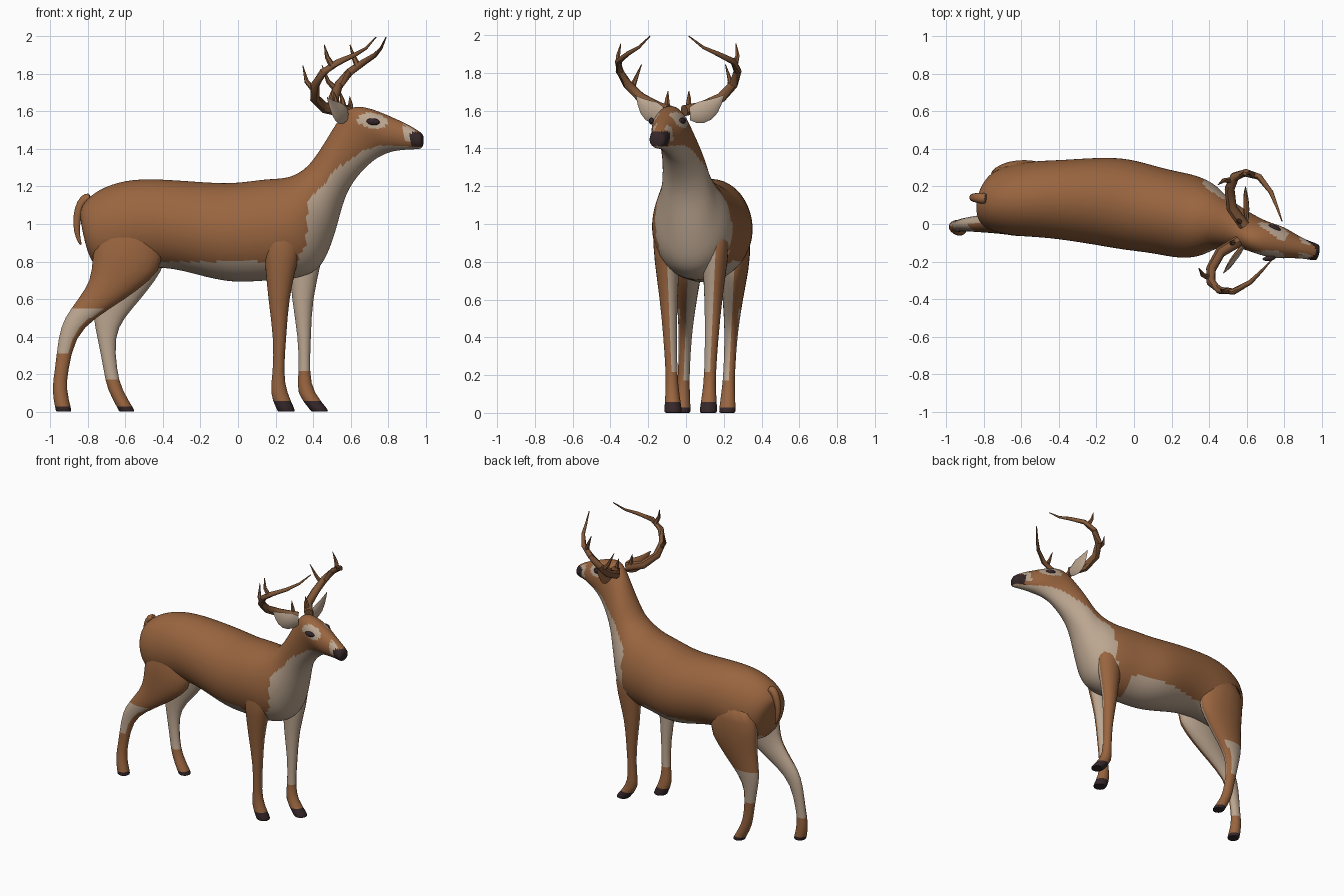
import bpy, bmesh, math
from mathutils import Vector as V

if "Cube" in bpy.data.objects:
    bpy.data.objects.remove(bpy.data.objects["Cube"])

def mat(name, col):
    m = bpy.data.materials.new(name)
    m.diffuse_color = (*col, 1)
    m.use_nodes = True
    m.node_tree.nodes["Principled BSDF"].inputs["Base Color"].default_value = m.diffuse_color
    return m

MATS = [mat("brown_fur", (0.32, 0.13, 0.05)), mat("pale_fur", (0.50, 0.38, 0.28)),
        mat("dark_horn", (0.035, 0.02, 0.022)), mat("antler_brown", (0.22, 0.095, 0.04))]
BROWN, PALE, DARK, ANTLER = range(4)
SIDE = V((.2, .98, 0))        # sideways direction of the slightly turned neck and head

def loft(name, rings, subdiv=0, rule=lambda c, n: BROWN):
    """Skin a list of equal rings, cap both ends, subdivide, colour by rule."""
    bm = bmesh.new()
    vr = [[bm.verts.new(p) for p in r] for r in rings]
    n = len(rings[0])
    for a, b in zip(vr, vr[1:]):
        for i in range(n):
            j = (i + 1) % n
            bm.faces.new((a[i], a[j], b[j], b[i]))
    bm.faces.new(vr[0])
    bm.faces.new(vr[-1])
    bmesh.ops.recalc_face_normals(bm, faces=bm.faces)
    me = bpy.data.meshes.new(name)
    bm.to_mesh(me)
    bm.free()
    ob = bpy.data.objects.new(name, me)
    bpy.context.collection.objects.link(ob)
    bpy.ops.object.select_all(action='DESELECT')
    bpy.context.view_layer.objects.active = ob
    ob.select_set(True)
    if subdiv:
        ob.modifiers.new("smooth", 'SUBSURF').levels = subdiv
        bpy.ops.object.modifier_apply(modifier="smooth")
    for m in MATS:
        ob.data.materials.append(m)
    for p in ob.data.polygons:
        p.material_index = rule(p.center, p.normal)
    bpy.ops.object.shade_smooth_by_angle(angle=math.radians(45))

def ellipse(c, u, w, n):
    return [c + u * math.cos(2 * math.pi * i / n) + w * math.sin(2 * math.pi * i / n) for i in range(n)]

def tube(name, pts, r0, r1, n=8, rule=lambda c, n: ANTLER, flat=1.0, side=V((.3, .1, .95)), subdiv=0, radii=None):
    """Tapered tube along a path; flat squashes it across the side direction."""
    pts = [V(p) for p in pts]
    rings = []
    for i, p in enumerate(pts):
        r = radii[i] if radii else r0 + (r1 - r0) * (i / (len(pts) - 1)) ** 1.5
        t = (pts[min(i + 1, len(pts) - 1)] - pts[max(i - 1, 0)]).normalized()
        w = t.cross(side).normalized()
        rings.append(ellipse(p, w.cross(t) * r * flat, w * r, n))
    loft(name, rings, subdiv, rule)

def interp(table, v):
    for (a, fa), (b, fb) in zip(table, table[1:]):
        if v <= b:
            return fa + (fb - fa) * max(0, (v - a) / (b - a))
    return table[-1][1]

# Torso, neck and head: top x,z / bottom x,z / half width; the spine table gives y
BODY = [(-.845, 1.06, -.81, .95, .05), (-.82, 1.12, -.79, .82, .13), (-.74, 1.19, -.74, .74, .175),
        (-.6, 1.24, -.6, .73, .208), (-.43, 1.245, -.41, .785, .212), (-.15, 1.222, -.15, .705, .245),
        (0, 1.22, 0, .683, .242), (.15, 1.245, .13, .695, .228), (.27, 1.245, .31, .7, .232),
        (.35, 1.29, .43, .745, .2), (.39, 1.33, .485, .86, .16), (.42, 1.37, .53, 1, .135),
        (.47, 1.445, .575, 1.19, .115), (.55, 1.585, .71, 1.335, .088), (.62, 1.64, .78, 1.37, .09),
        (.73, 1.61, .82, 1.385, .088), (.82, 1.57, .87, 1.393, .066), (.9, 1.535, .925, 1.397, .05),
        (.965, 1.495, .97, 1.398, .047), (.99, 1.475, .985, 1.41, .037)]
SPINE = [(-.2, .135), (.25, .045), (.5, 0), (.7, -.08), (1, -.158)]
THROAT = [(.28, .72), (.36, .9), (.375, 1.14), (.44, 1.19), (.52, 1.29), (.65, 1.38), (.75, 1.42), (1, 1.408)]

def body_rule(c, n):
    dx = c.x - .715 - (.03 if n.y > 0 else 0)
    if c.x > .92 and 1.412 < c.z < 1.49:                      # nose
        return DARK
    if .885 < c.x <= .935 and c.z > 1.44 and abs(n.y) > .5:   # muzzle band
        return PALE
    if (dx / .08) ** 2 + ((c.z - 1.55 + dx * .1) / .042) ** 2 < 1:   # eye patch
        return PALE
    if c.x < .2:                                              # belly
        return PALE if c.z < .8 and c.x > -.75 else BROWN
    return PALE if c.x > .28 and c.z < interp(THROAT, c.x) else BROWN

rings = []
for tx, tz, bx, bz, w in BODY:
    y = interp(SPINE, (tx + bx) / 2)
    top, bot = V((tx, y, tz)), V((bx, y, bz))
    rings.append(ellipse((top + bot) / 2, (top - bot) / 2, SIDE * w, 20))
loft("body", rings, 2, body_rule)

# Legs: shared sections (z, half length, half width), then each leg's own path
FRONT = [(1, .13, .08), (.8, .09, .07), (.6, .057, .048), (.4, .035, .037), (.2, .028, .031),
         (.1, .049, .038), (.012, .05, .049), (0, .048, .047)]
HIND = [(1.05, .16, .08), (.8, .207, .085), (.7, .165, .07), (.6, .13, .056), (.5, .085, .044),
        (.4, .046, .035), (.22, .036, .031), (.12, .04, .036), (.012, .044, .046), (0, .043, .044)]

def leg(name, sections, xs, y0, slope, inner):
    hind = sections is HIND
    def rule(c, n):
        if c.z < .042:
            return DARK
        if c.z < .2:
            return BROWN
        if hind and .28 < c.z < .53 and n.x < .35:
            return PALE
        return PALE if n.y * inner > -.1 and c.z < .9 else BROWN
    rings = [ellipse(V((x, y0 + slope * z, z)), V((a, 0, 0)), V((0, b, 0)), 12)
             for (z, a, b), x in zip(sections, xs)]
    rings.append([V((xs[-1], y0, 0)).lerp(p, .6) for p in rings[-1]])
    loft(name, rings, 1, rule)

leg("right_front_leg", FRONT, (.25, .23, .215, .224, .214, .214, .255, .258), -.068, -.04, 1)
leg("left_front_leg", FRONT, (.35, .36, .34, .355, .353, .355, .432, .435), .118, .045, -1)
leg("right_hind_leg", HIND, (-.6, -.577, -.625, -.725, -.845, -.913, -.94, -.955, -.93, -.928), -.02, .04, 1)
leg("left_hind_leg", HIND, (-.6, -.57, -.6, -.643, -.69, -.705, -.68, -.66, -.595, -.592), .218, .05, -1)

# Tail
tube("tail", [(-.78, .135, 1.14), (-.82, .138, 1.135), (-.85, .14, 1.08), (-.862, .142, 1.0),
              (-.855, .142, .93), (-.835, .142, .885)], .034, .006,
     rule=lambda c, n: BROWN, side=V((0, 1, 0)), subdiv=1)

# Ears: leaf shapes, pale on the forward side
for name, a, b in (("right_ear", (.58, -.12, 1.585), (.475, -.262, 1.675)),
                   ("left_ear", (.60, .02, 1.585), (.595, .20, 1.68))):
    a, b = V(a), V(b)
    fwd = V((.9, -.35 if "right" in name else .2, 0)).normalized()
    ts = [i / 6 for i in range(7)]
    tube(name, [a.lerp(b, t) - V((0, 0, .03 * math.sin(math.pi * t))) for t in ts], 0, 0,
         rule=lambda c, n, f=fwd: PALE if n.dot(f) > 0 else BROWN, flat=.28, side=fwd,
         radii=[.003 + .055 * math.sin(math.pi * (.2 + .8 * t)) for t in ts])

# Antlers: main beam and tines, mirrored across the turned head
def mirror(p):
    p = V(p)
    return p - 2 * SIDE * (p - V((.57, -.05, 0))).dot(SIDE) + V((.012, 0, 0))

BEAM = [(.56, -.09, 1.6), (.46, -.15, 1.62), (.41, -.24, 1.67), (.41, -.31, 1.74), (.455, -.352, 1.81),
        (.53, -.36, 1.86), (.62, -.31, 1.9), (.68, -.25, 1.935), (.735, -.19, 1.995)]
TINES = [((.41, -.29, 1.71), (.365, -.27, 1.76), (.345, -.235, 1.845)),
         ((.5, -.355, 1.845), (.475, -.36, 1.89), (.46, -.345, 1.955)),
         ((.53, -.1, 1.61), (.52, -.1, 1.66), (.51, -.095, 1.705))]
for s, f in (("right", V), ("left", mirror)):
    tube(s + "_antler_beam", [f(p) for p in BEAM], .031, .003)
    for i, t in enumerate(TINES):
        tube(f"{s}_antler_tine_{i + 1}", [f(p) for p in t], .018, .002, n=6)

# Eyes: dark almonds set in the pale patches
for name, c, yaw in (("right_eye", (.72, -.183, 1.545), 8), ("left_eye", (.75, -.02, 1.545), -24)):
    bpy.ops.mesh.primitive_uv_sphere_add(segments=12, ring_count=8, radius=1, location=c)
    e = bpy.context.object
    e.name = name
    e.scale = (.036, .014, .018)
    e.rotation_euler = (0, .1, math.radians(yaw))
    e.data.materials.append(MATS[DARK])
    bpy.ops.object.shade_smooth_by_angle()
